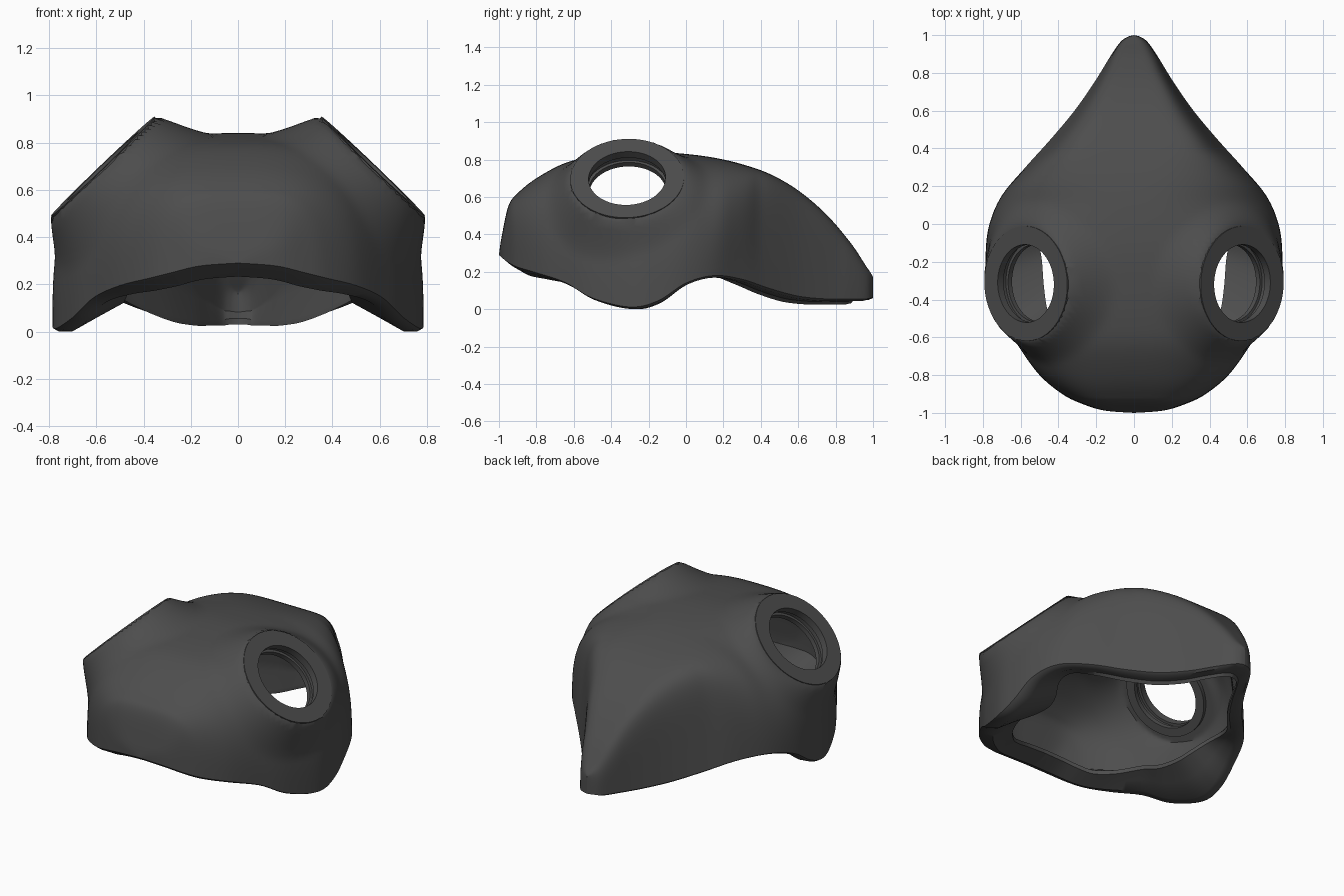
import bpy, bmesh, math
from mathutils import Vector, Matrix

if "Cube" in bpy.data.objects:
    bpy.data.objects.remove(bpy.data.objects["Cube"])

# Shell stations: y, half width, rim z, ridge z, section squareness, seal width ratio
ROWS = [
    (-1, 0, .29, .29, 3, .20), (-.987, .16, .278, .38, 4, .20),
    (-.95, .28, .25, .55, 4, .20), (-.9, .38, .225, .62, 3.5, .20),
    (-.8, .50, .195, .70, 3, .22), (-.65, .61, .145, .78, 2.9, .26),
    (-.5, .70, .06, .815, 3, .32), (-.3, .775, .012, .835, 3.1, .37),
    (-.15, .785, .045, .84, 3, .35), (0, .765, .14, .83, 2.7, .27),
    (.15, .70, .18, .81, 2.7, .20), (.3, .575, .16, .775, 4, .15),
    (.45, .44, .11, .722, 7, .14), (.6, .315, .07, .635, 7, .14),
    (.75, .21, .055, .507, 7, .14), (.88, .13, .055, .355, 5, .13),
    (.96, .075, .055, .235, 4, .12), (.99, .035, .06, .19, 4, .12),
    (1, 0, .06, .17, 4, .12)]
N, SUB = 96, 7
PORT = Vector((.573, -.315, .70))
AXIS = Vector((.69, -.03, .72)).normalized()


def catmull(rows, sub):
    out = []
    for i in range(len(rows) - 1):
        p = [rows[max(0, min(len(rows) - 1, i + k))] for k in (-1, 0, 1, 2)]
        for s in range(sub):
            t = s / sub
            out.append([.5 * (2 * b + (c - a) * t + (2 * a - 5 * b + 4 * c - d) * t * t
                              + (3 * b - a - 3 * c + d) * t ** 3) for a, b, c, d in zip(*p)])
    return out + [list(rows[-1])]


def flare(p, level):
    """Pull the shell towards the flat seat of the port on its side."""
    side = 1 if p.x >= 0 else -1
    c = Vector((PORT.x * side, PORT.y, PORT.z))
    a = Vector((AXIS.x * side, AXIS.y, AXIS.z))
    d = (p - c).dot(a)
    r = (p - c - a * d).length
    t = max(0, min(1, (.44 - r) / .13))
    if d < -.4:
        return p
    return p + a * ((level - d) * t * t)


def section(y, w, zb, zt, n, f):
    """Closed loop: outer arc, rim, inward seal lip, inner arc."""
    w = max(w, 0)
    taper = max(0, min(.15, .05 * (n - 3)))

    def arc(k, base, top, level):
        pts = []
        for i in range(N + 1):
            v = 2 * min(i, N - i) / N
            u = math.pi / 2 * v * v * (3 - 2 * v)      # denser at rim and ridge
            c = 0 if i * 2 == N else math.cos(u)
            s = math.sin(u) ** (2 / n)
            x = w * k * c ** (2 / n) * (1 - taper * s) * (1 if i * 2 < N else -1)
            pts.append(flare(Vector((x, y * k, base + (top - base) * s)), level))
        return pts

    h = zt - zb
    outer = arc(1, zb, zt, -.004)
    inner = arc(.92, zb + .2 * h, zb + .92 * h, -.085)
    chin = max(0, min(1, (-y - .6) / .35))              # chin rim is bevelled downwards
    g = max(-.03, .6 * (f - .19)) - .03 * chin
    lip = [(.975, -.011 - .01 * chin), (.91, -.012 - .045 * chin),
           (.5 * (.91 + 1 - f), .45 * g - .03 * chin), (1 - f, g), (1 - f, g + .025)]
    left = [Vector((-w * k, y * k, zb + dz)) for k, dz in lip]
    right = [Vector((w * k, y * k, zb + dz)) for k, dz in reversed(lip)]
    return outer + left + inner[::-1] + right


rubber = bpy.data.materials.new("dark_rubber")
rubber.diffuse_color = (.075, .075, .075, 1)
rubber.use_nodes = True
rubber.node_tree.nodes["Principled BSDF"].inputs["Base Color"].default_value = rubber.diffuse_color


def make(name, bm):
    bmesh.ops.recalc_face_normals(bm, faces=bm.faces)
    me = bpy.data.meshes.new(name)
    bm.to_mesh(me)
    bm.free()
    me.materials.append(rubber)
    ob = bpy.data.objects.new(name, me)
    bpy.context.collection.objects.link(ob)
    return ob


def lathe(name, profile, side, steps=96):
    """Spin a closed (radius, height) profile around a port axis."""
    bm = bmesh.new()
    axis = Vector((AXIS.x * side, AXIS.y, AXIS.z))
    m = Matrix.Translation((PORT.x * side, PORT.y, PORT.z)) @ axis.to_track_quat('Z', 'Y').to_matrix().to_4x4()
    rings = []
    for i in range(steps):
        a = 2 * math.pi * i / steps
        rings.append([bm.verts.new(m @ Vector((r * math.cos(a), r * math.sin(a), h))) for r, h in profile])
    k = len(profile)
    for i in range(steps):
        A, B = rings[i], rings[(i + 1) % steps]
        for j in range(k):
            bm.faces.new((A[j], A[(j + 1) % k], B[(j + 1) % k], B[j]))
    bmesh.ops.remove_doubles(bm, verts=bm.verts, dist=1e-5)
    return make(name, bm)


def smooth(ob, angle):
    bpy.ops.object.select_all(action='DESELECT')
    ob.select_set(True)
    bpy.context.view_layer.objects.active = ob
    bpy.ops.object.shade_smooth_by_angle(angle=math.radians(angle))


# Mask shell with folded-in seal
bm = bmesh.new()
loops = [[bm.verts.new(p) for p in section(*r)] for r in catmull(ROWS, SUB)]
L = len(loops[0])
for A, B in zip(loops, loops[1:]):
    for j in range(L):
        bm.faces.new((A[j], A[(j + 1) % L], B[(j + 1) % L], B[j]))
bmesh.ops.remove_doubles(bm, verts=bm.verts, dist=1e-4)
shell = make("mask_shell", bm)

# Port openings cut through the shell
for side in (1, -1):
    cutter = lathe("port_cutter", [(0, -.25), (.235, -.25), (.235, .1), (0, .1)], side)
    cutter.hide_render = True
    mod = shell.modifiers.new("port_hole", 'BOOLEAN')
    mod.operation, mod.solver, mod.object = 'DIFFERENCE', 'EXACT', cutter
    bpy.context.view_layer.objects.active = shell
    bpy.ops.object.modifier_apply(modifier=mod.name)
    bpy.data.objects.remove(cutter)
smooth(shell, 35)

# Port rings with a stepped bore
for side, name in ((1, "port_ring_right"), (-1, "port_ring_left")):
    ring = lathe(name, [(.304, -.03), (.304, 0), (.206, 0), (.206, -.045),
                        (.222, -.045), (.222, -.08), (.206, -.08), (.206, -.11), (.26, -.11), (.26, -.03)], side)
    smooth(ring, 32)
